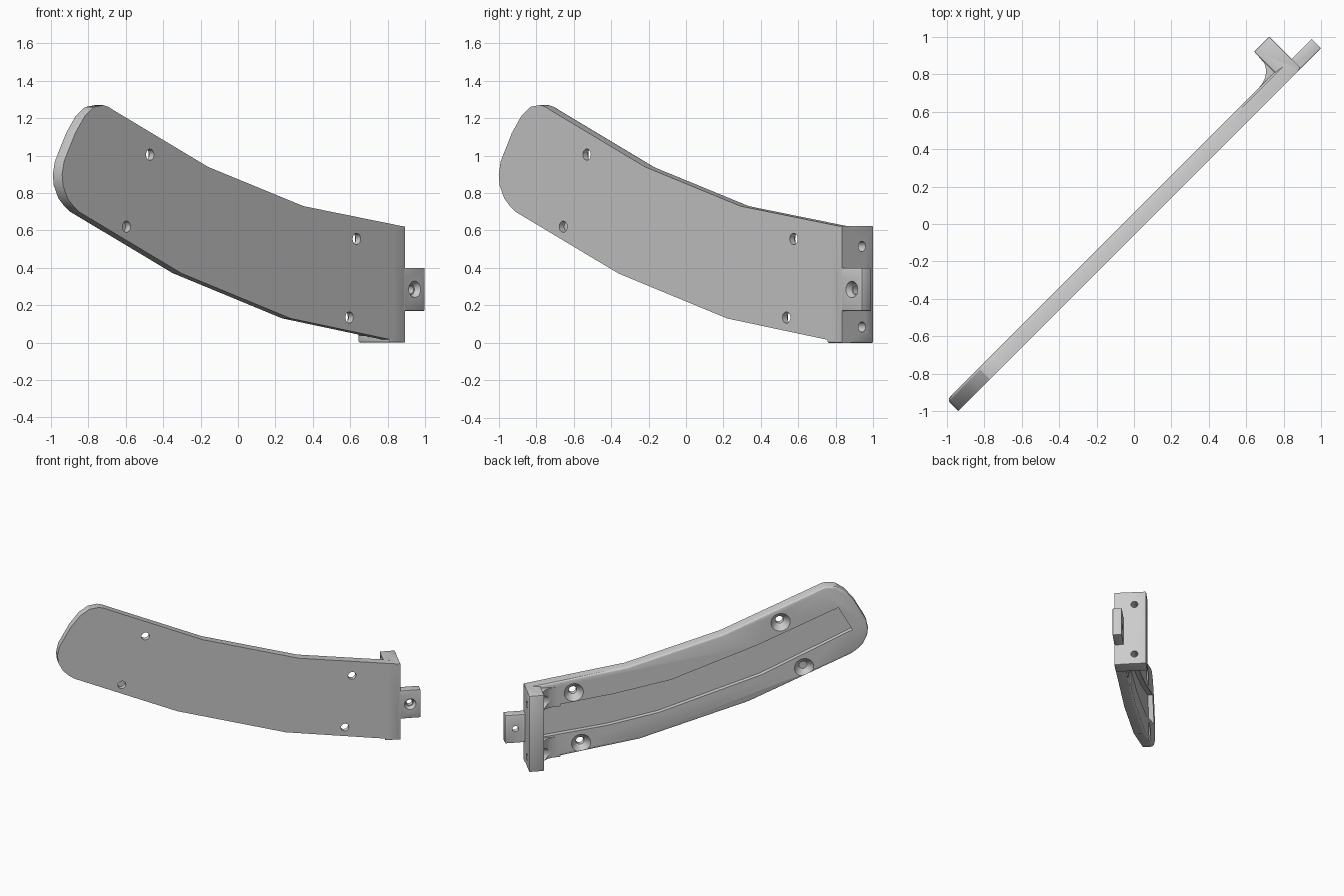
import bpy
import bmesh
import math
from mathutils import Matrix

if "Cube" in bpy.data.objects:
    bpy.data.objects.remove(bpy.data.objects["Cube"], do_unlink=True)

grey = bpy.data.materials.new("plain_grey")
grey.use_nodes = True
grey.diffuse_color = (0.6, 0.6, 0.6, 1)
grey.node_tree.nodes["Principled BSDF"].inputs["Base Color"].default_value = (0.6, 0.6, 0.6, 1)

# Parts are built with u along the blade, v through its thickness, z up,
# then turned to run diagonally.
TURN = Matrix.Rotation(math.radians(45), 4, "Z")
FRONT, BACK = -0.042, 0.042


def finish(bm, name):
    bmesh.ops.recalc_face_normals(bm, faces=bm.faces)
    bm.transform(TURN)
    mesh = bpy.data.meshes.new(name)
    bm.to_mesh(mesh)
    bm.free()
    mesh.materials.append(grey)
    obj = bpy.data.objects.new(name, mesh)
    bpy.context.collection.objects.link(obj)
    return obj


def prism(name, points, push, bevel_back=0):
    """Extrude a closed outline of 3D points along the vector push."""
    bm = bmesh.new()
    face = bm.faces.new([bm.verts.new(p) for p in points])
    moved = bmesh.ops.extrude_face_region(bm, geom=[face])["geom"]
    verts = [g for g in moved if isinstance(g, bmesh.types.BMVert)]
    bmesh.ops.translate(bm, verts=verts, vec=push)
    if bevel_back:
        rim = [e for e in bm.edges if all(v in verts for v in e.verts)
               and any(v.co.x < 1.2 for v in e.verts)]
        bmesh.ops.bevel(bm, geom=rim, offset=bevel_back, segments=3,
                        profile=0.5, affect="EDGES")
    return finish(bm, name)


def box(name, u, v, z, bevel=0):
    bm = bmesh.new()
    bmesh.ops.create_cube(bm, size=1)
    for vert in bm.verts:
        for i, (lo, hi) in enumerate((u, v, z)):
            vert.co[i] = hi if vert.co[i] > 0 else lo
    if bevel:
        bmesh.ops.bevel(bm, geom=bm.edges[:], offset=bevel, segments=2,
                        profile=0.5, affect="EDGES")
    return finish(bm, name)


def drill(name, start, end, r1, r2):
    """Round cutter running from start to end, tapering from r1 to r2."""
    bm = bmesh.new()
    axis = [b - a for a, b in zip(start, end)]
    length = math.sqrt(sum(a * a for a in axis))
    bmesh.ops.create_cone(bm, cap_ends=True, segments=24, radius1=r1, radius2=r2, depth=length)
    if abs(axis[0]) > 1e-6:
        turn = Matrix.Rotation(math.copysign(math.pi / 2, axis[0]), 4, "Y")
    else:
        turn = Matrix.Rotation(math.copysign(math.pi / 2, -axis[1]), 4, "X")
    middle = [(a + b) / 2 for a, b in zip(start, end)]
    bm.transform(Matrix.Translation(middle) @ turn)
    return finish(bm, name)


def combine(target, other, operation):
    mod = target.modifiers.new("cut", "BOOLEAN")
    mod.operation = operation
    mod.solver = "EXACT"
    mod.object = other
    bpy.context.view_layer.objects.active = target
    bpy.ops.object.modifier_apply(modifier=mod.name)
    bpy.data.objects.remove(other, do_unlink=True)


# Curved blade with rounded far end and softened back edge
outline = [
    (1.22, 0.62), (0.453, 0.73), (-0.269, 0.94), (-0.976, 1.24), (-1.02, 1.26),
    (-1.06, 1.27), (-1.131, 1.26), (-1.202, 1.21), (-1.273, 1.12), (-1.357, 0.97),
    (-1.372, 0.9), (-1.365, 0.84), (-1.33, 0.77), (-1.287, 0.73), (-1.245, 0.7),
    (-0.467, 0.37), (0.354, 0.13), (1.22, 0.0),
]
blade = prism("blade", [(u, FRONT, z) for u, z in outline], (0, BACK - FRONT, 0), 0.022)

# Long shallow channel in the back
channel = [(-1.144, 1.09), (-0.54, 0.835), (0.12, 0.6), (0.55, 0.52), (1.16, 0.44),
           (1.16, 0.2), (0.6, 0.265), (0.21, 0.34), (-0.56, 0.585), (-1.25, 0.9)]
combine(blade, prism("channel_cutter", [(u, 0.004, z) for u, z in channel], (0, 0.1, 0)),
        "DIFFERENCE")

# Upright mounting flange and its two curved gussets
combine(blade, box("flange", (1.105, 1.22), (FRONT, 0.198), (0.0, 0.625), 0.008), "UNION")
fillet = [(0.955, 0.03), (0.955, 0.04), (1.01, 0.045), (1.05, 0.058), (1.08, 0.08),
          (1.1, 0.113), (1.105, 0.17), (1.14, 0.17), (1.14, 0.03)]
for low, high in ((0.035, 0.2), (0.45, 0.61)):
    gusset = prism("gusset", [(u, v, low) for u, v in fillet], (0, 0, high - low))
    combine(blade, gusset, "UNION")

# Locating tab
combine(blade, box("tab", (1.18, 1.372), (FRONT, 0.028), (0.17, 0.4), 0.005), "UNION")

# Countersunk holes through the blade
for u, z in ((-0.707, 1.005), (-0.885, 0.62), (0.855, 0.555), (0.8, 0.135)):
    combine(blade, drill("hole", (u, -0.1, z), (u, 0.1, z), 0.03, 0.03), "DIFFERENCE")
    combine(blade, drill("countersink", (u, 0.048, z), (u, -0.005, z), 0.078, 0.03), "DIFFERENCE")

# Bolt holes through the flange, with clearance on the inner side
for z in (0.085, 0.515):
    combine(blade, drill("bolt_hole", (1.0, 0.109, z), (1.3, 0.109, z), 0.027, 0.027), "DIFFERENCE")
    combine(blade, drill("clearance", (0.94, 0.109, z), (1.12, 0.109, z), 0.055, 0.055), "DIFFERENCE")

# Countersunk hole in the tab
combine(blade, drill("tab_hole", (1.294, -0.1, 0.285), (1.294, 0.1, 0.285), 0.024, 0.024),
        "DIFFERENCE")
combine(blade, drill("tab_sink", (1.294, -0.046, 0.285), (1.294, -0.01, 0.285), 0.046, 0.03),
        "DIFFERENCE")

bpy.ops.object.select_all(action="DESELECT")
blade.select_set(True)
bpy.context.view_layer.objects.active = blade
bpy.ops.object.shade_smooth_by_angle(angle=math.radians(25))
